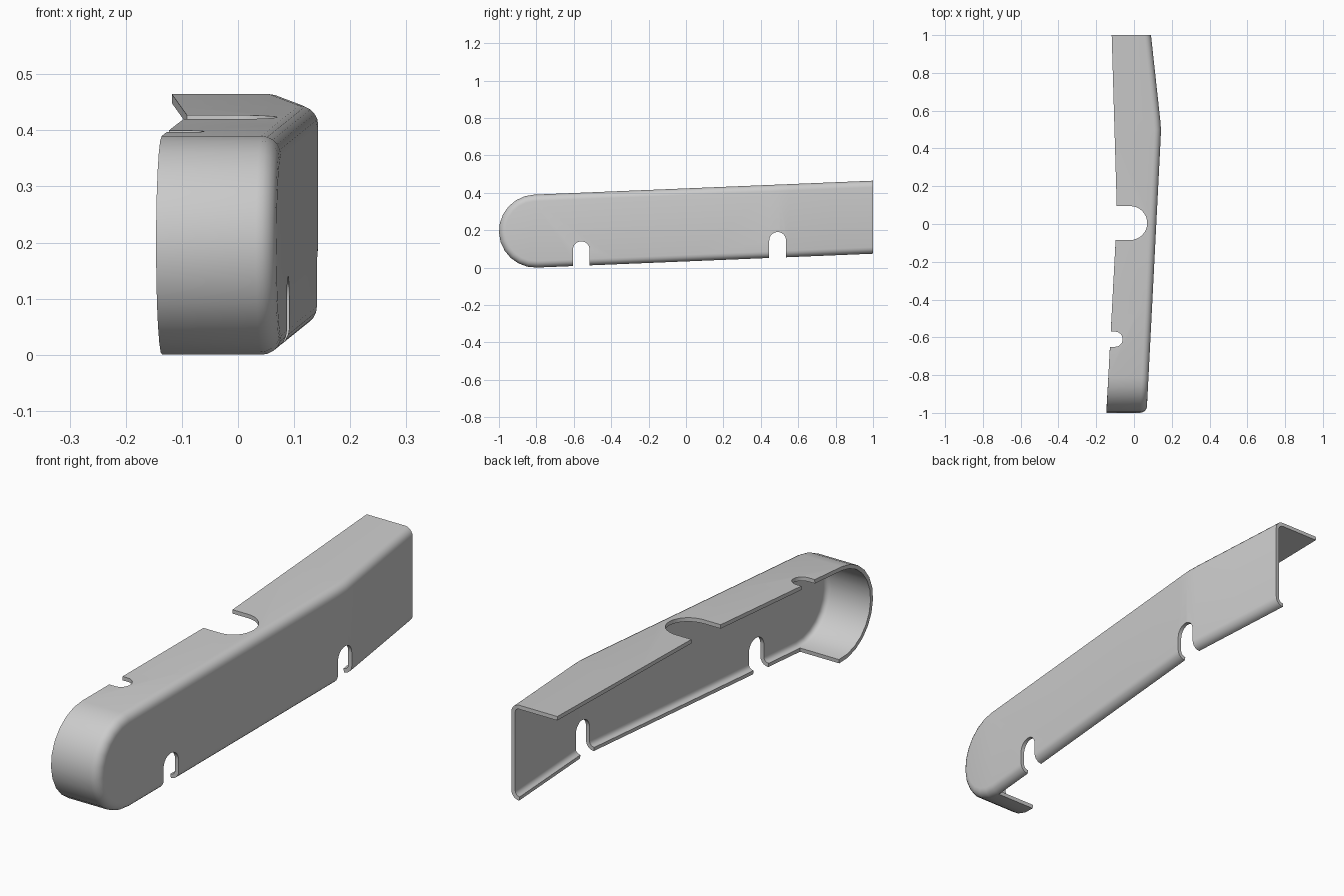
import bpy, bmesh, math

if "Cube" in bpy.data.objects:
    bpy.data.objects.remove(bpy.data.objects["Cube"])

SLOPE = 0.0412            # rise of the top and bottom lines
CY, CZ, R = -0.805, 0.195, 0.195   # rounded nose
FILLET, THICK = 0.035, 0.016
ARC, FSEG = 12, 5


def lerp_table(table, v):
    if v <= table[0][0]:
        (a, p), (b, q) = table[0], table[1]
        return p + (q - p) * (v - a) / (b - a)
    for (a, p), (b, q) in zip(table, table[1:]):
        if v <= b:
            return p + (q - p) * (v - a) / (b - a)
    return table[-1][1]


def wall_x(y):
    return lerp_table([(-1, 0.067), (0.45, 0.141), (0.5, 0.143), (0.55, 0.139), (1, 0.09)], y)


def edge_x(y):
    return lerp_table([(-1, -0.146), (0.05, -0.09), (1, -0.118)], y)


# Outline stations: (y, z, inward y, inward z, has flange)
tilt = math.atan(SLOPE)
ys = [1, 0.77, 0.55, 0.5, 0.45, 0.05, -0.38]
arc = []
for i in range(ARC + 1):
    a = math.pi / 2 + tilt + math.pi * i / ARC
    c, s = math.cos(a), math.sin(a)
    arc.append((CY + R * c, CZ + R * s, -c, -s, True))
top0, bot0 = arc[0], arc[-1]
top = [(y, top0[1] + (y - top0[0]) * SLOPE, 0, -1, True) for y in ys]
bottom = [(y, bot0[1] + (y - bot0[0]) * SLOPE, 0, 1, False) for y in reversed(ys)]
stations = top + arc + bottom

# Guard shell: flange, fillet and side wall lofted along the outline
bm = bmesh.new()
rows = []
for y, z, ny, nz, flange in stations:
    row = [bm.verts.new((edge_x(y), y, z)) if flange else None]
    for k in range(FSEG + 1):
        t = math.pi / 2 * k / FSEG
        d = FILLET * (1 - math.cos(t))
        yy, zz = y + ny * d, z + nz * d
        row.append(bm.verts.new((wall_x(yy) - FILLET * (1 - math.sin(t)), yy, zz)))
    rows.append(row)
for r0, r1 in zip(rows, rows[1:]):
    for k in range(FSEG + 1):
        quad = [r0[k], r0[k + 1], r1[k + 1], r1[k]]
        if None not in quad:
            bm.faces.new(quad)
n = len(rows)
for i in range(n // 2):
    quad = [rows[i][-1], rows[n - 1 - i][-1], rows[n - 2 - i][-1], rows[i + 1][-1]]
    bm.faces.new(list(dict.fromkeys(quad)))
bmesh.ops.recalc_face_normals(bm, faces=bm.faces)
bm.normal_update()
if max(bm.faces, key=lambda f: f.calc_area()).normal.x < 0:
    bmesh.ops.reverse_faces(bm, faces=bm.faces)
mesh = bpy.data.meshes.new("guard_shell")
bm.to_mesh(mesh)
bm.free()
guard = bpy.data.objects.new("guard_shell", mesh)
bpy.context.collection.objects.link(guard)
bpy.context.view_layer.objects.active = guard
guard.select_set(True)

sol = guard.modifiers.new("thickness", 'SOLIDIFY')
sol.thickness = THICK
sol.offset = -1
sol.use_even_offset = True


def slot_cutter(name, centre, half, start, tip, lo, hi, place):
    """Round-ended slot from start to tip, extruded lo..hi; place maps (u, v, w) to xyz."""
    pts = [(start, centre - half)]
    for i in range(17):
        a = -math.pi / 2 + math.pi * i / 16
        pts.append((tip - half + half * math.cos(a), centre + half * math.sin(a)))
    pts.append((start, centre + half))
    b = bmesh.new()
    face = b.faces.new([b.verts.new(place(u, v, lo)) for u, v in pts])
    ext = bmesh.ops.extrude_face_region(b, geom=[face])
    p0, p1 = place(0, 0, lo), place(0, 0, hi)
    bmesh.ops.translate(b, vec=[q - p for p, q in zip(p0, p1)],
                        verts=[g for g in ext["geom"] if isinstance(g, bmesh.types.BMVert)])
    bmesh.ops.recalc_face_normals(b, faces=b.faces)
    me = bpy.data.meshes.new(name)
    b.to_mesh(me)
    b.free()
    ob = bpy.data.objects.new(name, me)
    bpy.context.collection.objects.link(ob)
    ob.hide_render = True
    return ob


def from_top(u, v, w):
    return (u, v, w)


def from_side(u, v, w):
    return (w, v, u)


# Notches in the top flange and slots in the side wall
cutters = [
    slot_cutter("large_notch_cutter", 0.005, 0.09, -0.4, 0.07, 0.3, 0.6, from_top),
    slot_cutter("small_notch_cutter", -0.61, 0.04, -0.4, -0.06, 0.3, 0.6, from_top),
    slot_cutter("front_slot_cutter", -0.56, 0.045, -0.2, 0.14, -0.02, 0.3, from_side),
    slot_cutter("rear_slot_cutter", 0.49, 0.045, -0.2, 0.19, -0.02, 0.3, from_side),
]
for c in cutters:
    m = guard.modifiers.new(c.name, 'BOOLEAN')
    m.object = c
    m.operation = 'DIFFERENCE'
    m.solver = 'EXACT'
for m in list(guard.modifiers):
    bpy.ops.object.modifier_apply(modifier=m.name)
for c in cutters:
    bpy.data.objects.remove(c)
bpy.ops.object.shade_smooth_by_angle(angle=math.radians(35))
